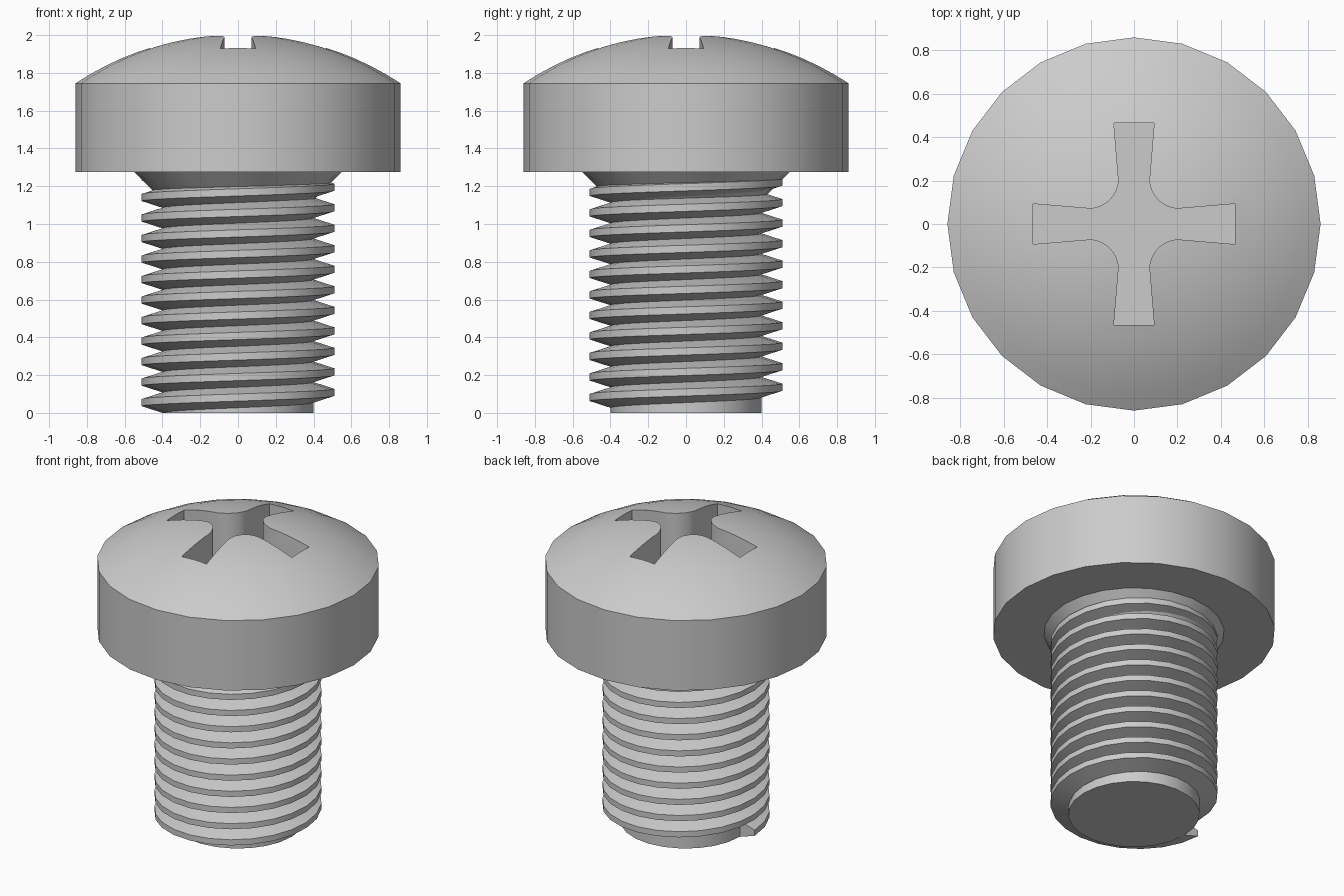
import bpy, bmesh, math
from mathutils import Vector

if "Cube" in bpy.data.objects:
    bpy.data.objects.remove(bpy.data.objects["Cube"])

SIDES = 24            # segments around every round part
HEAD_R = 0.86
CORE_R, CREST_R = 0.40, 0.51
PITCH, TURNS = 0.1086, 11
CREST_FLAT = 0.038

steel = bpy.data.materials.new("grey steel")
steel.diffuse_color = (0.6, 0.6, 0.6, 1)
steel.use_nodes = True
steel.node_tree.nodes["Principled BSDF"].inputs["Base Color"].default_value = steel.diffuse_color


def finish(name, bm):
    """Turn a bmesh into a named object."""
    bmesh.ops.recalc_face_normals(bm, faces=bm.faces[:])
    mesh = bpy.data.meshes.new(name)
    bm.to_mesh(mesh)
    bm.free()
    mesh.materials.append(steel)
    ob = bpy.data.objects.new(name, mesh)
    bpy.context.collection.objects.link(ob)
    return ob


def activate(ob):
    bpy.ops.object.select_all(action='DESELECT')
    ob.select_set(True)
    bpy.context.view_layer.objects.active = ob


def smooth(ob, degrees=25):
    activate(ob)
    bpy.ops.object.shade_smooth_by_angle(angle=math.radians(degrees))


def lathe(name, profile):
    """Revolve (radius, z) points around z; end points on the axis become fans."""
    bm = bmesh.new()
    rings = []
    for r, z in profile:
        if r == 0:
            rings.append([bm.verts.new((0, 0, z))] * SIDES)
        else:
            rings.append([bm.verts.new((r * math.cos(2 * math.pi * i / SIDES),
                                        r * math.sin(2 * math.pi * i / SIDES), z))
                          for i in range(SIDES)])
    for a, b in zip(rings, rings[1:]):
        for i in range(SIDES):
            j = (i + 1) % SIDES
            quad = list(dict.fromkeys((a[i], a[j], b[j], b[i])))
            bm.faces.new(quad)
    return finish(name, bm)


# Head: straight wall under a spherical dome
BASE_Z, RIM_Z, APEX_Z = 1.275, 1.745, 2.004
rise = APEX_Z - RIM_Z
ball_r = (HEAD_R ** 2 + rise ** 2) / (2 * rise)
edge_angle = math.asin(HEAD_R / ball_r)
RINGS = 10
dome = [(ball_r * math.sin(edge_angle * k / RINGS),
         APEX_Z - ball_r + ball_r * math.cos(edge_angle * k / RINGS))
        for k in range(RINGS - 1, 0, -1)]
head = lathe("head", [(0, BASE_Z), (HEAD_R, BASE_Z), (HEAD_R, RIM_Z)] + dome + [(0, APEX_Z)])

# Cross recess cutter: flared arms joined by rounded inner corners
quarter = [(0.465, -0.093), (0.465, 0.093)]
for k in range(9):
    a = math.radians(-95 - 80 * k / 8 - 0)
    a = math.radians(265 - 80 * k / 8)
    quarter.append((0.21 + 0.14 * math.cos(a), 0.21 + 0.14 * math.sin(a)))
bm = bmesh.new()
outline = []
for q in range(4):
    c, s = round(math.cos(q * math.pi / 2)), round(math.sin(q * math.pi / 2))
    outline += [bm.verts.new((c * x - s * y, s * x + c * y, 1.6)) for x, y in quarter]
floor = bm.faces.new(outline)
top = bmesh.ops.extrude_face_region(bm, geom=[floor])
bmesh.ops.translate(bm, vec=Vector((0, 0, 0.6)),
                    verts=[v for v in top["geom"] if isinstance(v, bmesh.types.BMVert)])
cutter = finish("recess_cutter", bm)
cutter.hide_render = True

cut = head.modifiers.new("recess", 'BOOLEAN')
cut.operation = 'DIFFERENCE'
cut.solver = 'EXACT'
cut.object = cutter
activate(head)
bpy.ops.object.modifier_apply(modifier=cut.name)
bpy.data.objects.remove(cutter, do_unlink=True)
smooth(head)

# Shank: plain core with a conical shoulder under the head
shank = lathe("shank", [(0, 0), (CORE_R, 0), (CORE_R, 1.125), (0.55, BASE_Z)])
smooth(shank)

# Thread: right-handed helical ridge starting at the left side
bm = bmesh.new()
section = [(CORE_R, -PITCH / 2), (CREST_R, -CREST_FLAT / 2),
           (CREST_R, CREST_FLAT / 2), (CORE_R, PITCH / 2)]
rows = []
for i in range(TURNS * SIDES + 1):
    a = math.pi + 2 * math.pi * i / SIDES
    z0 = PITCH / 2 + PITCH * i / SIDES
    rows.append([bm.verts.new((r * math.cos(a), r * math.sin(a), min(z0 + dz, BASE_Z)))
                 for r, dz in section])
for a, b in zip(rows, rows[1:]):
    for k in range(3):
        bm.faces.new((a[k], b[k], b[k + 1], a[k + 1]))
bm.faces.new(rows[0])
bm.faces.new(rows[-1])
# the inner side of the ridge is closed against the core so normals stay consistent
for a, b in zip(rows, rows[1:]):
    bm.faces.new((a[3], b[3], b[0], a[0]))
thread = finish("thread", bm)
smooth(thread, 18)
